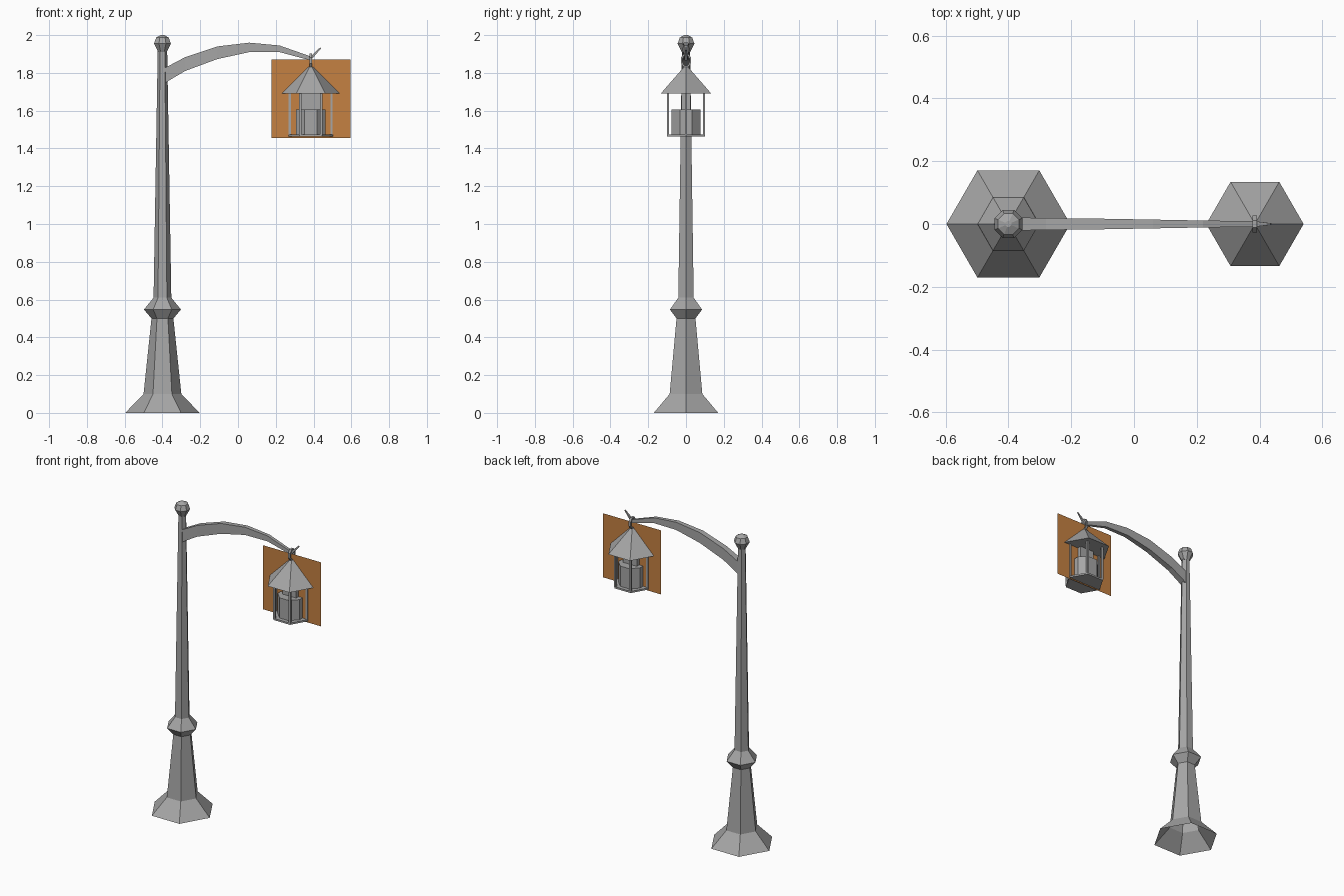
import bpy, bmesh, math
from mathutils import Vector

if "Cube" in bpy.data.objects:
    bpy.data.objects.remove(bpy.data.objects["Cube"])


def material(name, rgb):
    m = bpy.data.materials.new(name)
    m.diffuse_color = (*rgb, 1)
    m.use_nodes = True
    m.node_tree.nodes["Principled BSDF"].inputs["Base Color"].default_value = m.diffuse_color
    return m


GREY = material("iron grey", (0.38, 0.38, 0.38))
AMBER = material("amber glow", (0.56, 0.22, 0.055))


def finish(name, bm, mat):
    bmesh.ops.recalc_face_normals(bm, faces=bm.faces)
    me = bpy.data.meshes.new(name)
    bm.to_mesh(me)
    bm.free()
    me.materials.append(mat)
    ob = bpy.data.objects.new(name, me)
    bpy.context.collection.objects.link(ob)
    return ob


def loft(name, rings, mat, cap_start=True, cap_end=True):
    bm = bmesh.new()
    vs = [[bm.verts.new(p) for p in r] for r in rings]
    n = len(vs[0])
    for a, b in zip(vs, vs[1:]):
        for i in range(n):
            j = (i + 1) % n
            bm.faces.new((a[i], a[j], b[j], b[i]))
    if cap_start:
        bm.faces.new(vs[0])
    if cap_end:
        bm.faces.new(vs[-1])
    return finish(name, bm, mat)


def lathe(name, cx, profile, sides, turn=0.0, cap_start=True, cap_end=True, cy=0.0):
    rings = [[(cx + r * math.cos(turn + math.tau * i / sides),
               cy + r * math.sin(turn + math.tau * i / sides), z)
              for i in range(sides)] for r, z in profile]
    return loft(name, rings, GREY, cap_start, cap_end)


PX, LX = -0.4, 0.385

# hexagonal post with flared foot and collar, open underneath
lathe("post", PX, [(0.197, 0), (0.1, 0.1), (0.058, 0.5), (0.098, 0.547),
                   (0.047, 0.61), (0.025, 1.92)], 6, cap_start=False)

# ball on top of the post
lathe("post_ball", PX, [(0.024, 1.91), (0.048, 1.955), (0.036, 1.987), (0.01, 2.0)],
      8, math.pi / 8)

# curved tapering arm: x, lower z, upper z, half width
arm = [(-0.39, 1.745, 1.825, 0.021), (-0.28, 1.81, 1.883, 0.019),
       (-0.11, 1.873, 1.94, 0.017), (0.06, 1.91, 1.96, 0.014),
       (0.22, 1.91, 1.945, 0.011), (0.385, 1.866, 1.887, 0.009)]
rings = [[(x, -w, lo), (x, w, lo), (x, w, hi), (x, -w, hi)] for x, lo, hi, w in arm]
# upturned pointed tip
rings.append([(0.44, -0.002, 1.93), (0.44, 0.002, 1.93),
              (0.436, 0.002, 1.936), (0.436, -0.002, 1.936)])
loft("arm", rings, GREY)

# hanging ring in the side plane
bm = bmesh.new()
N = 8
ring = []
for i in range(N):
    a = math.tau * (i + 0.5) / N
    c, s = math.cos(a), math.sin(a)
    ring.append([bm.verts.new((LX + dx, r * c, 1.866 + (r + 0.011) * s))
                 for r, dx in ((0.029, -0.007), (0.029, 0.007),
                               (0.019, 0.007), (0.019, -0.007))])
for i in range(N):
    a, b = ring[i], ring[(i + 1) % N]
    for k in range(4):
        m = (k + 1) % 4
        bm.faces.new((a[k], a[m], b[m], b[k]))
finish("hanging_ring", bm, GREY)

# lantern roof, base and bars
lathe("lantern_roof", LX, [(0.155, 1.69), (0.012, 1.832)], 6)
lathe("lantern_base", LX, [(0.117, 1.463), (0.117, 1.474)], 6)
for i in range(6):
    a = math.tau * i / 6
    lathe("lantern_bar_%d" % (i + 1), LX + 0.11 * math.cos(a),
          [(0.009, 1.47), (0.009, 1.695)], 4, math.pi / 4, cy=0.11 * math.sin(a))

# lamp block and stem inside the lantern
lathe("lamp_block", LX, [(0.084, 1.474), (0.084, 1.605)], 8, math.pi / 8)
loft("lamp_stem", [[(LX + sx * 0.05, sy * 0.025, z)
                    for sx, sy in ((-1, -1), (1, -1), (1, 1), (-1, 1))]
                   for z in (1.6, 1.69)], GREY)

# flat glow card through the lantern
bm = bmesh.new()
bm.faces.new([bm.verts.new(p) for p in ((0.178, 0, 1.455), (0.595, 0, 1.455),
                                        (0.595, 0, 1.87), (0.178, 0, 1.87))])
finish("glow_card", bm, AMBER)
